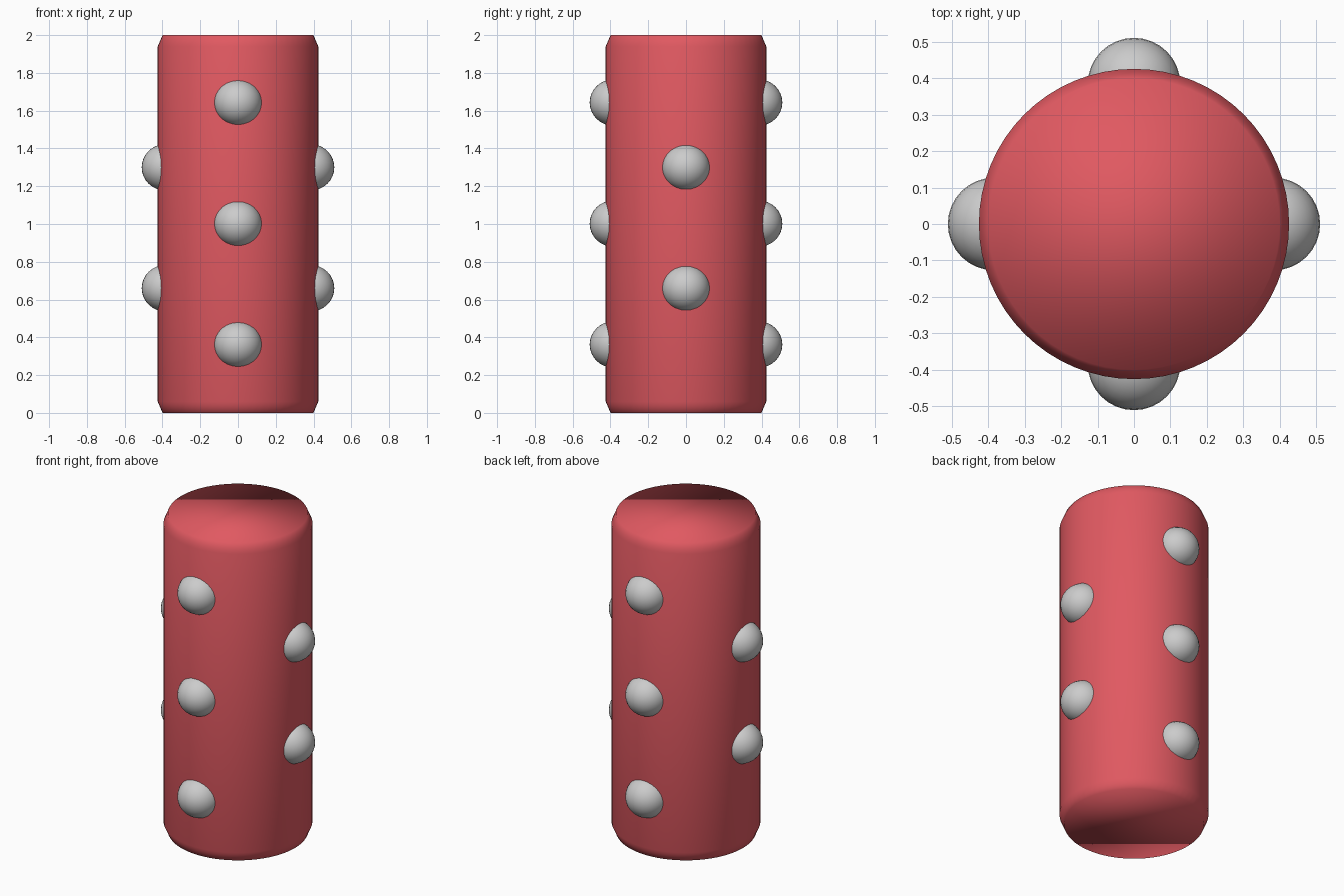
import bpy
import math

if "Cube" in bpy.data.objects:
    bpy.data.objects.remove(bpy.data.objects["Cube"])

RADIUS, HEIGHT = 0.425, 2.0

# Main red post: unit cylinder, scaled, with a small chamfer on both rims
bpy.ops.mesh.primitive_cylinder_add(vertices=64, radius=0.5, depth=1, location=(0, 0, HEIGHT / 2))
post = bpy.context.object
post.name = "post"
post.scale = (RADIUS * 2, RADIUS * 2, HEIGHT)
bpy.ops.object.shade_smooth()
bevel = post.modifiers.new("rim_chamfer", 'BEVEL')
bevel.width = 0.03
bevel.segments = 1
bevel.limit_method = 'ANGLE'
red = bpy.data.materials.new("red")
red.diffuse_color = (0.75, 0.1, 0.12, 1)
red.use_nodes = True
red.node_tree.nodes["Principled BSDF"].inputs["Base Color"].default_value = red.diffuse_color
post.data.materials.append(red)


# Grey round studs sunk into the post
def stud(name, angle, z):
    r = 0.383
    bpy.ops.mesh.primitive_uv_sphere_add(
        segments=32, ring_count=16, radius=0.127,
        location=(r * math.cos(angle), r * math.sin(angle), z))
    ob = bpy.context.object
    ob.name = name
    ob.scale.z = 0.97
    bpy.ops.object.shade_smooth()


# Three studs front and back, two on each side, staggered
sides = {"right": 0, "back": 1, "left": 2, "front": 3}
for side, quarter in sides.items():
    heights = (0.362, 1.002, 1.643) if side in ("front", "back") else (0.66, 1.30)
    for i, z in enumerate(heights):
        stud(f"{side}_stud_{i + 1}", quarter * math.pi / 2, z)
